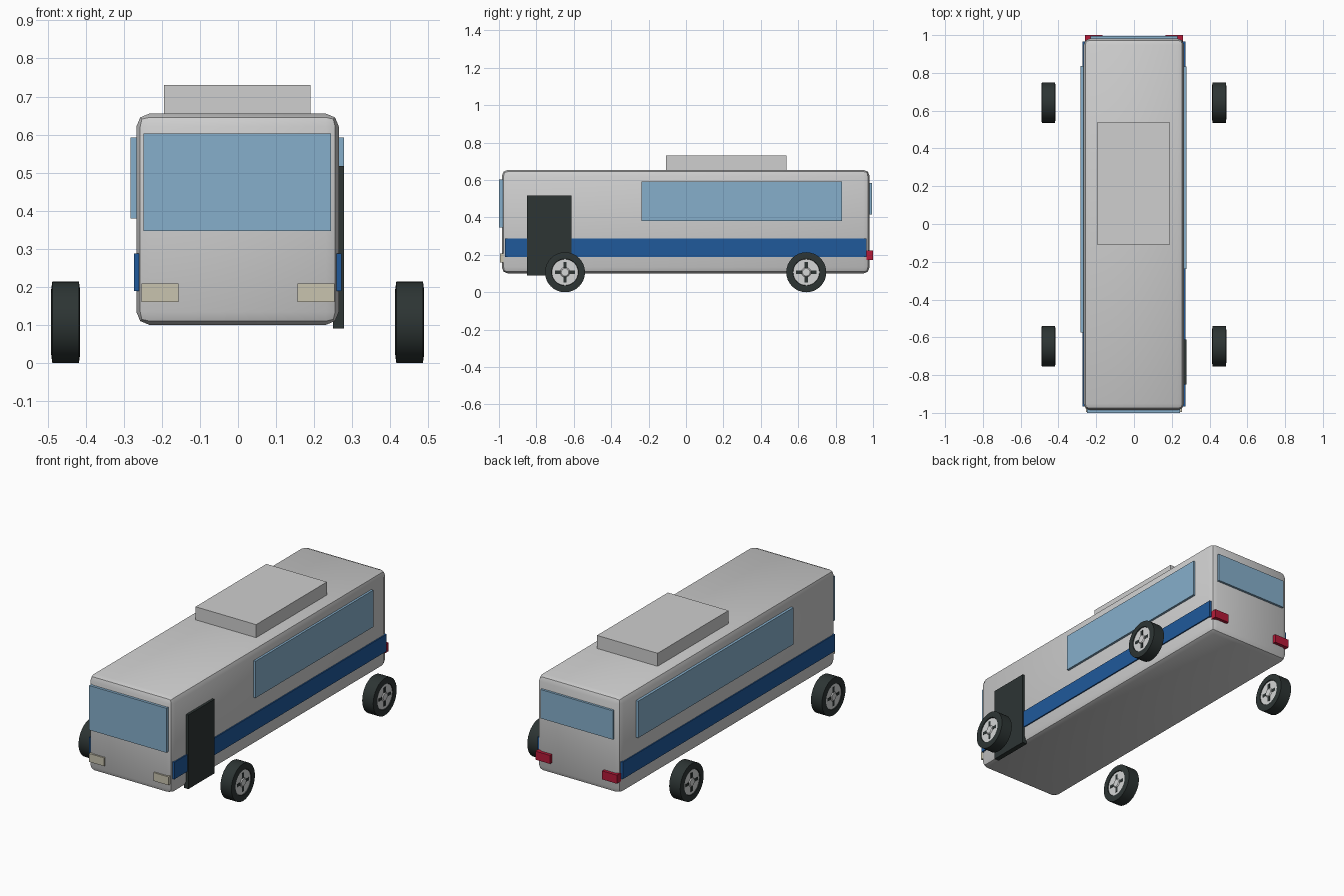
import bpy, bmesh, math
from mathutils import Matrix

if "Cube" in bpy.data.objects:
    bpy.data.objects.remove(bpy.data.objects["Cube"], do_unlink=True)


def material(name, r, g, b):
    m = bpy.data.materials.new(name)
    m.use_nodes = True
    m.diffuse_color = (r, g, b, 1)
    m.node_tree.nodes["Principled BSDF"].inputs["Base Color"].default_value = (r, g, b, 1)
    return m


SHELL = material("pale grey", 0.62, 0.62, 0.62)
GLASS = material("window blue", 0.24, 0.43, 0.60)
STRIPE = material("stripe blue", 0.014, 0.10, 0.33)
DARK = material("charcoal", 0.026, 0.035, 0.034)
RED = material("tail red", 0.46, 0.01, 0.04)
CREAM = material("lamp cream", 0.58, 0.55, 0.43)
RIM = material("rim silver", 0.66, 0.67, 0.67)


def finish(name, bm, *mats):
    bmesh.ops.recalc_face_normals(bm, faces=bm.faces)
    mesh = bpy.data.meshes.new(name)
    bm.to_mesh(mesh)
    bm.free()
    for m in mats:
        mesh.materials.append(m)
    ob = bpy.data.objects.new(name, mesh)
    bpy.context.collection.objects.link(ob)
    return ob


def box(name, mat, x, y, z, bevel=0):
    """Box from (min, max) ranges, optionally with rounded edges."""
    bm = bmesh.new()
    bmesh.ops.create_cube(bm, size=1)
    for v in bm.verts:
        v.co = [r[0] if c < 0 else r[1] for c, r in zip(v.co, (x, y, z))]
    if bevel:
        bmesh.ops.bevel(bm, geom=bm.edges[:], offset=bevel, segments=2,
                        profile=0.5, affect='EDGES')
    return finish(name, bm, mat)


def smooth(ob):
    bpy.ops.object.select_all(action='DESELECT')
    ob.select_set(True)
    bpy.context.view_layer.objects.active = ob
    bpy.ops.object.shade_smooth_by_angle(angle=math.radians(30))


# Body shell and roof unit
smooth(box("body", SHELL, (-0.267, 0.265), (-0.985, 0.982), (0.10, 0.655), 0.034))
box("roof_unit", SHELL, (-0.195, 0.191), (-0.108, 0.537), (0.64, 0.73))

# Windows
box("windshield", GLASS, (-0.248, 0.244), (-1.0, -0.97), (0.347, 0.603))
box("rear_window", GLASS, (-0.23, 0.23), (0.97, 0.995), (0.417, 0.583))
box("left_window", GLASS, (0.25, 0.278), (-0.237, 0.835), (0.38, 0.592))
box("right_window", GLASS, (-0.282, -0.25), (-0.575, 0.837), (0.38, 0.592))

# Door and side stripes
box("door", DARK, (0.25, 0.279), (-0.85, -0.612), (0.09, 0.517))
box("left_stripe", STRIPE, (0.25, 0.272), (-0.967, 0.965), (0.189, 0.287))
box("right_stripe", STRIPE, (-0.273, -0.25), (-0.967, 0.965), (0.189, 0.287))

# Lamps at both ends
for side, s in (("left", 1), ("right", -1)):
    outer = sorted((s * 0.157, s * 0.253))
    box(side + "_headlight", CREAM, outer, (-0.994, -0.965), (0.16, 0.208))
    outer = sorted((s * 0.166, s * 0.26))
    box(side + "_taillight", RED, outer, (0.965, 1.0), (0.173, 0.222))


def lathe(name, profile, centre, mat, steps=32):
    """Spin (offset, radius) points about an axle along x."""
    bm = bmesh.new()
    verts = [bm.verts.new((o, 0, r)) for o, r in profile]
    edges = [bm.edges.new(pair) for pair in zip(verts, verts[1:])]
    bmesh.ops.spin(bm, geom=verts + edges, axis=(1, 0, 0), cent=(0, 0, 0),
                   angle=math.tau, steps=steps)
    bmesh.ops.remove_doubles(bm, verts=bm.verts, dist=0.0001)
    bmesh.ops.translate(bm, verts=bm.verts, vec=centre)
    ob = finish(name, bm, mat)
    smooth(ob)


def mirrored(points):
    return points + [(-o, r) for o, r in reversed(points)]


def wheel(name, centre):
    tyre = mirrored([(0.028, 0.068), (0.037, 0.072), (0.038, 0.085), (0.035, 0.107)])
    lathe(name + "_tyre", tyre, centre, DARK)
    rim = mirrored([(0.038, 0), (0.038, 0.02), (0.033, 0.026), (0.033, 0.07)])
    lathe(name + "_rim", rim, centre, RIM)
    # Four dark slots on each face of the rim
    bm = bmesh.new()
    for face in (-1, 1):
        for k in range(4):
            place = (Matrix.Translation(centre)
                     @ Matrix.Rotation(k * math.pi / 2, 4, 'X')
                     @ Matrix.Translation((face * 0.0325, 0, 0.039))
                     @ Matrix.Diagonal((0.004, 0.017, 0.030, 1)))
            bmesh.ops.create_cube(bm, size=1, matrix=place)
    finish(name + "_slots", bm, DARK)


for side, x in (("left", 0.451), ("right", -0.453)):
    for end, y in (("front", -0.647), ("rear", 0.643)):
        wheel(f"{end}_{side}_wheel", (x, y, 0.107))
